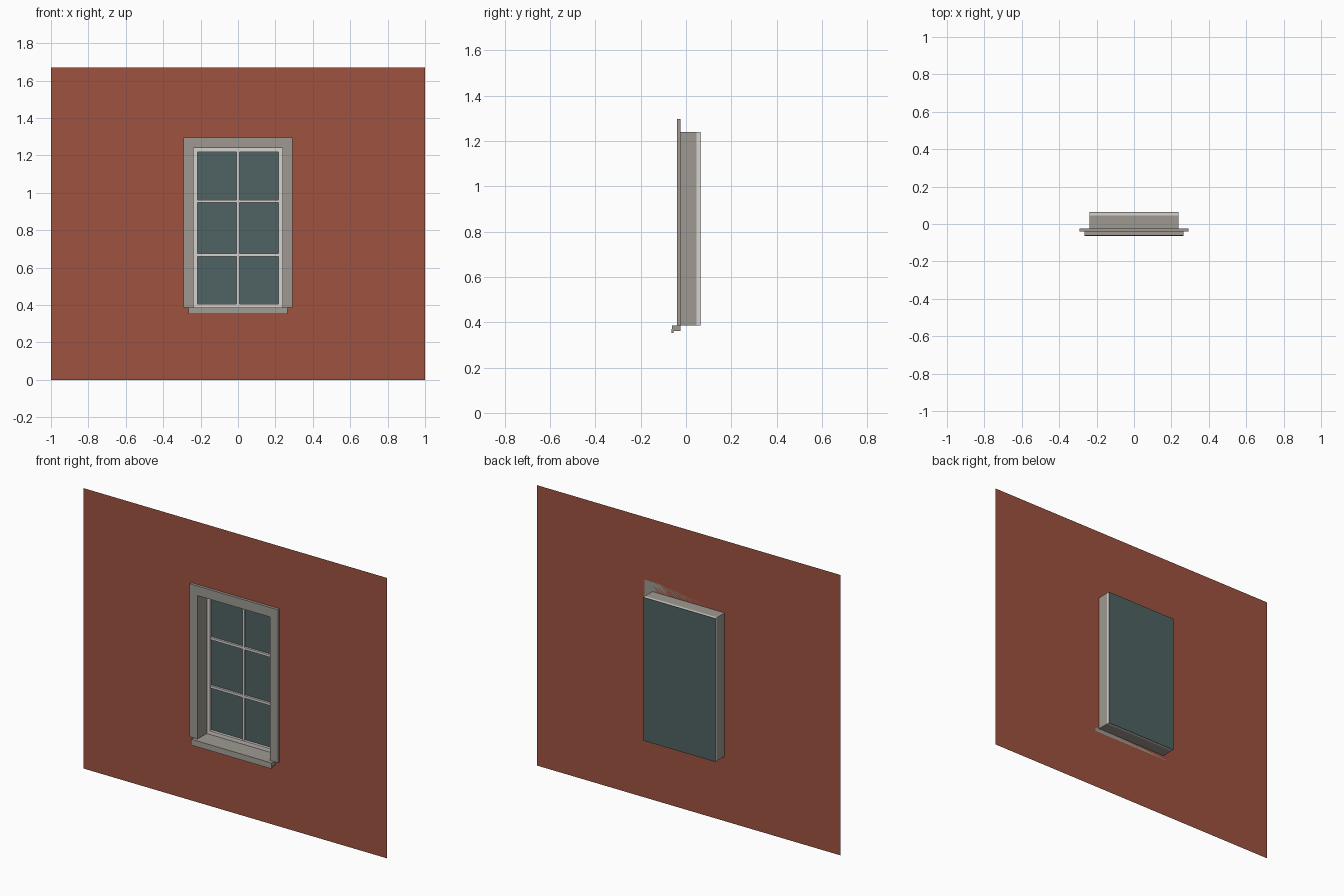
import bpy, bmesh

cube = bpy.data.objects.get("Cube")
if cube:
    bpy.data.objects.remove(cube, do_unlink=True)


def material(name, rgb):
    m = bpy.data.materials.new(name)
    m.use_nodes = True
    m.diffuse_color = (*rgb, 1)
    m.node_tree.nodes["Principled BSDF"].inputs["Base Color"].default_value = (*rgb, 1)
    return m


BRICK = material("brick red", (0.342, 0.086, 0.050))
STONE = material("grey stone", (0.342, 0.323, 0.283))
PAINT = material("off white paint", (0.679, 0.645, 0.624))
GLASS = material("dark glass", (0.080, 0.122, 0.122))

# Main dimensions
HALF, BOTTOM, TOP = 0.238, 0.386, 1.24       # opening
WALL_Y, TRIM_Y = -0.024, -0.04               # wall sheet, front of trim
FRAME_Y, BACK_Y = 0.046, 0.064               # window frame depth


def finish(name, bm, mat):
    mesh = bpy.data.meshes.new(name)
    bm.to_mesh(mesh)
    bm.free()
    mesh.materials.append(mat)
    obj = bpy.data.objects.new(name, mesh)
    bpy.context.collection.objects.link(obj)
    return obj


def extrude_profile(name, points, offset, mat):
    """Solid made by sweeping a closed outline along an offset."""
    bm = bmesh.new()
    face = bm.faces.new([bm.verts.new(p) for p in points])
    swept = bmesh.ops.extrude_face_region(bm, geom=[face], use_keep_orig=True)["geom"]
    bmesh.ops.translate(bm, verts=[v for v in swept if isinstance(v, bmesh.types.BMVert)],
                        vec=offset)
    bmesh.ops.recalc_face_normals(bm, faces=bm.faces)
    return finish(name, bm, mat)


def box(name, x0, x1, y0, y1, z0, z1, mat):
    outline = [(x0, y0, z0), (x1, y0, z0), (x1, y0, z1), (x0, y0, z1)]
    return extrude_profile(name, outline, (0, y1 - y0, 0), mat)


def rectangle(bm, half, y, z0, z1):
    return [bm.verts.new((x, y, z)) for x, z in
            ((-half, z0), (half, z0), (half, z1), (-half, z1))]


def bridge(bm, a, b):
    for i in range(4):
        j = (i + 1) % 4
        bm.faces.new((a[i], a[j], b[j], b[i]))


# Wall sheet with the window opening
bm = bmesh.new()
bridge(bm, rectangle(bm, 1, WALL_Y, 0, 1.67), rectangle(bm, HALF, WALL_Y, BOTTOM, TOP))
finish("wall", bm, BRICK)

# Reveal lining the opening
bm = bmesh.new()
bridge(bm, rectangle(bm, HALF, WALL_Y, BOTTOM, TOP), rectangle(bm, HALF, FRAME_Y, BOTTOM, TOP))
finish("reveal", bm, STONE)

# Surround: two jambs and a lintel in one outline
outer, head = 0.291, 1.297
outline = [(-outer, BOTTOM), (-outer, head), (outer, head), (outer, BOTTOM),
           (HALF, BOTTOM), (HALF, TOP), (-HALF, TOP), (-HALF, BOTTOM)]
extrude_profile("stone_surround", [(x, TRIM_Y, z) for x, z in outline],
                (0, WALL_Y - TRIM_Y, 0), STONE)

# Sill with a small drip lip
sill = [(WALL_Y, BOTTOM), (-0.062, BOTTOM), (-0.064, 0.352), (-0.055, 0.352),
        (-0.055, 0.362), (WALL_Y, 0.362)]
extrude_profile("sill", [(-0.265, y, z) for y, z in sill], (0.53, 0, 0), STONE)

# Window frame: stiles and rails
EDGE = 0.021
glass_y = BACK_Y - 0.002
for side, sign in (("left", 1), ("right", -1)):
    x0, x1 = sorted((sign * (HALF - EDGE), sign * HALF))
    box(side + "_stile", x0, x1, FRAME_Y, glass_y, BOTTOM, TOP, PAINT)
inner = HALF - EDGE
box("bottom_rail", -inner, inner, FRAME_Y, glass_y, BOTTOM, BOTTOM + EDGE, PAINT)
box("top_rail", -inner, inner, FRAME_Y, glass_y, TOP - EDGE, TOP, PAINT)

# Glazing bars
BAR = 0.007
box("vertical_bar", -BAR, BAR, FRAME_Y + 0.004, glass_y, BOTTOM + EDGE, TOP - EDGE, PAINT)
for name, z in (("lower_bar", 0.668), ("upper_bar", 0.956)):
    for side, x0, x1 in (("right", -inner, -BAR), ("left", BAR, inner)):
        box(side + "_" + name, x0, x1, FRAME_Y + 0.004, glass_y, z - BAR, z + BAR, PAINT)

# Glass closing the back of the frame
box("glass", -HALF, HALF, glass_y, BACK_Y, BOTTOM, TOP, GLASS)
